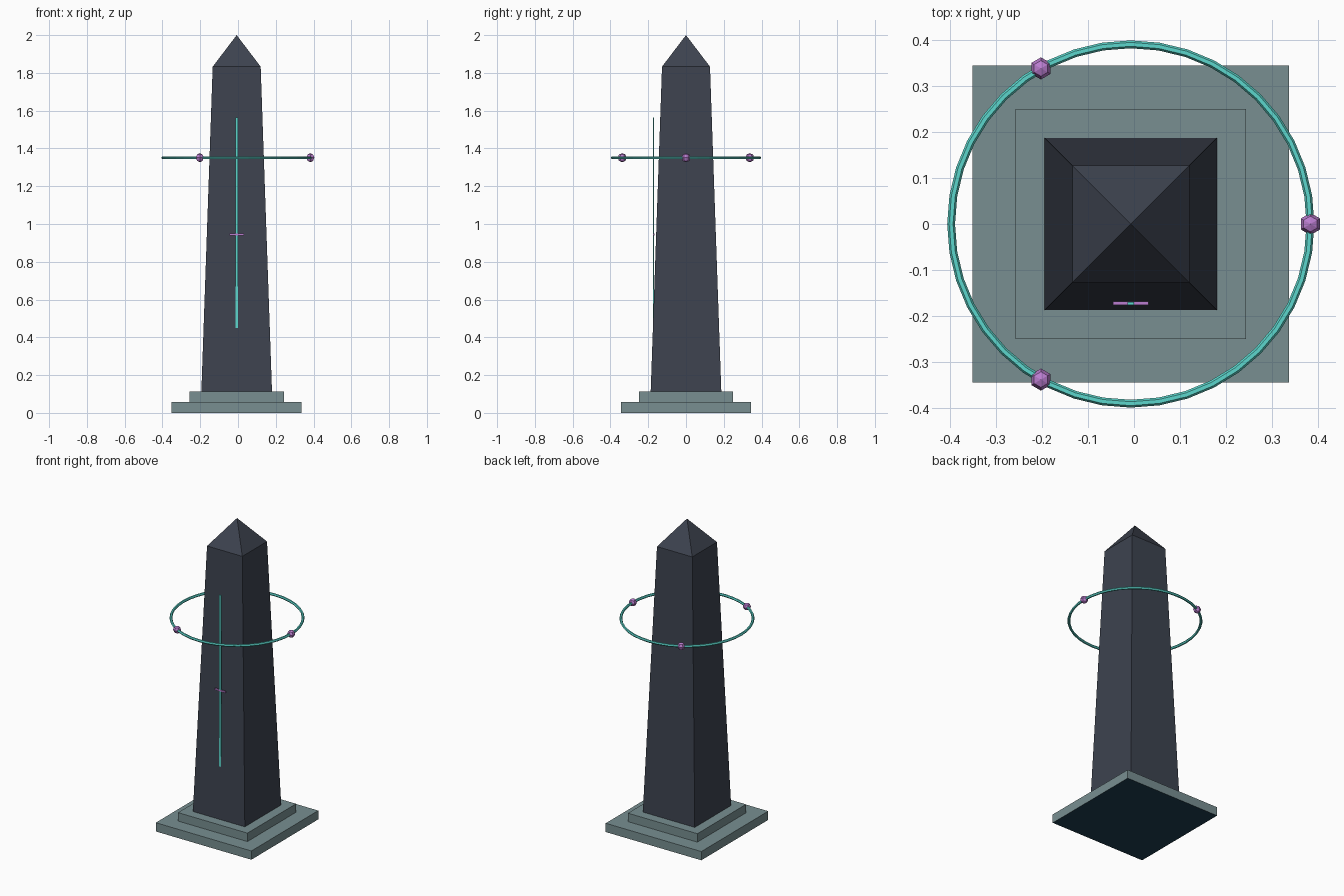
import bpy, bmesh, math
from mathutils import Matrix, Vector

if "Cube" in bpy.data.objects:
    bpy.data.objects.remove(bpy.data.objects["Cube"])

CX = -0.007  # monument axis (the gem on +x shifts the overall centre)


def material(name, r, g, b):
    def lin(c):
        c /= 255
        return c / 12.92 if c <= 0.04045 else ((c + 0.055) / 1.055) ** 2.4
    m = bpy.data.materials.new(name)
    m.diffuse_color = (lin(r), lin(g), lin(b), 1)
    m.use_nodes = True
    m.node_tree.nodes["Principled BSDF"].inputs["Base Color"].default_value = m.diffuse_color
    return m


SLATE = material("dark slate", 61, 67, 79)
STONE = material("grey teal stone", 120, 143, 145)
UNDER = material("deep blue underside", 30, 62, 80)
TEAL = material("bright teal", 92, 214, 204)
PURPLE = material("violet", 187, 125, 208)


def finish(name, bm, *mats):
    bmesh.ops.recalc_face_normals(bm, faces=bm.faces[:])
    me = bpy.data.meshes.new(name)
    bm.to_mesh(me)
    bm.free()
    for m in mats:
        me.materials.append(m)
    ob = bpy.data.objects.new(name, me)
    bpy.context.collection.objects.link(ob)
    return ob


def box(name, lo, hi, *mats):
    bm = bmesh.new()
    lo, hi = Vector(lo), Vector(hi)
    bmesh.ops.create_cube(bm, size=1, matrix=Matrix.Translation((lo + hi) / 2)
                          @ Matrix.Diagonal((hi - lo).to_4d()))
    if len(mats) > 1:  # second colour goes on the underside
        bm.normal_update()
        for f in bm.faces:
            f.material_index = int(f.normal.z < -0.5)
    return finish(name, bm, *mats)


# Stepped plinth
box("lower_step", (CX - 0.344, -0.344, 0), (CX + 0.344, 0.344, 0.057), STONE, UNDER)
box("upper_step", (CX - 0.25, -0.25, 0.057), (CX + 0.25, 0.25, 0.112), STONE)

# Tapered square shaft with pyramid cap
bm = bmesh.new()
rings = []
for half, z in ((0.187, 0.112), (0.127, 1.833)):
    rings.append([bm.verts.new((CX + sx * half, sy * half, z))
                  for sx, sy in ((-1, -1), (1, -1), (1, 1), (-1, 1))])
apex = bm.verts.new((CX, 0, 2))
low, top = rings
bm.faces.new(low[::-1])
for i in range(4):
    j = (i + 1) % 4
    bm.faces.new((low[i], low[j], top[j], top[i]))
    bm.faces.new((top[i], top[j], apex))
finish("obelisk_shaft", bm, SLATE)

# Glowing line and cross mark on the front
box("front_line", (CX - 0.0075, -0.1755, 0.45), (CX + 0.0075, -0.169, 1.565), TEAL)
box("front_cross_mark", (CX - 0.039, -0.176, 0.939), (CX + 0.039, -0.168, 0.949), PURPLE)

# Floating ring
R, RING_Z, N, SIDES = 0.39, 1.351, 40, 6
bpy.ops.mesh.primitive_torus_add(major_radius=R, minor_radius=0.0085,
                                 major_segments=N, minor_segments=SIDES,
                                 location=(CX, 0, RING_Z))
ring = bpy.context.object
ring.name = "floating_ring"
ring.data.materials.append(TEAL)

# Three gems on the ring
for k in range(3):
    a = k * math.tau / 3
    bm = bmesh.new()
    bmesh.ops.create_uvsphere(bm, u_segments=6, v_segments=4, radius=0.024,
                              matrix=Matrix.Translation((CX + R * math.cos(a), R * math.sin(a), RING_Z)))
    finish(f"ring_gem_{k + 1}", bm, PURPLE)
